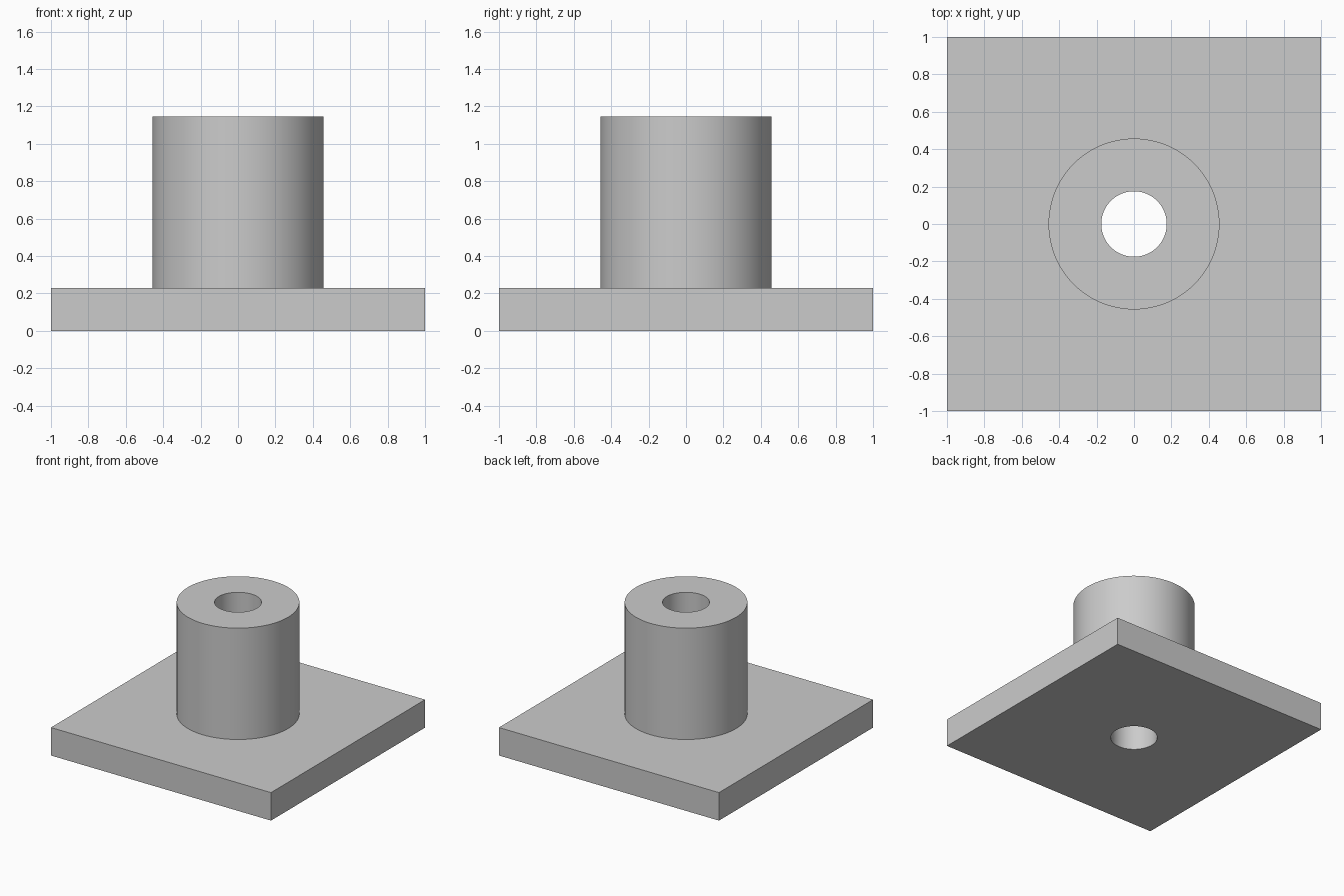
import bpy
import math

default_cube = bpy.data.objects.get("Cube")
if default_cube:
    bpy.data.objects.remove(default_cube, do_unlink=True)

# Sizes
PLATE_SIZE, PLATE_TOP = 2.0, 0.23
BOSS_RADIUS, BOSS_TOP = 0.457, 1.145
BORE_RADIUS = 0.175
OVERLAP = 0.1

# Single grey material
grey = bpy.data.materials.new("plain_grey")
grey.use_nodes = True
colour = (0.6, 0.6, 0.6, 1.0)
grey.diffuse_color = colour
grey.node_tree.nodes["Principled BSDF"].inputs["Base Color"].default_value = colour


def cylinder(name, radius, bottom, top):
    bpy.ops.mesh.primitive_cylinder_add(
        vertices=96, radius=radius, depth=top - bottom,
        location=(0, 0, (bottom + top) / 2))
    obj = bpy.context.object
    obj.name = name
    obj.data.materials.append(grey)
    return obj


def combine(target, helper, operation):
    helper.hide_render = True
    mod = target.modifiers.new(operation.title(), "BOOLEAN")
    mod.operation = operation
    mod.solver = "EXACT"
    mod.object = helper
    bpy.context.view_layer.objects.active = target
    bpy.ops.object.modifier_apply(modifier=mod.name)
    bpy.data.objects.remove(helper, do_unlink=True)


# Square base plate
bpy.ops.mesh.primitive_cube_add(size=1, location=(0, 0, PLATE_TOP / 2))
flange = bpy.context.object
flange.name = "flanged_bushing"
flange.scale = (PLATE_SIZE, PLATE_SIZE, PLATE_TOP)
bpy.ops.object.transform_apply(location=True, rotation=False, scale=True)
flange.data.materials.append(grey)

# Round boss joined to the plate, then a bore through both
combine(flange, cylinder("boss", BOSS_RADIUS, PLATE_TOP - OVERLAP, BOSS_TOP), "UNION")
combine(flange, cylinder("bore", BORE_RADIUS, -OVERLAP, BOSS_TOP + OVERLAP), "DIFFERENCE")

# Smooth round walls with crisp rims
bpy.ops.object.select_all(action="DESELECT")
flange.select_set(True)
bpy.context.view_layer.objects.active = flange
bpy.ops.object.shade_smooth_by_angle(angle=math.radians(30))
